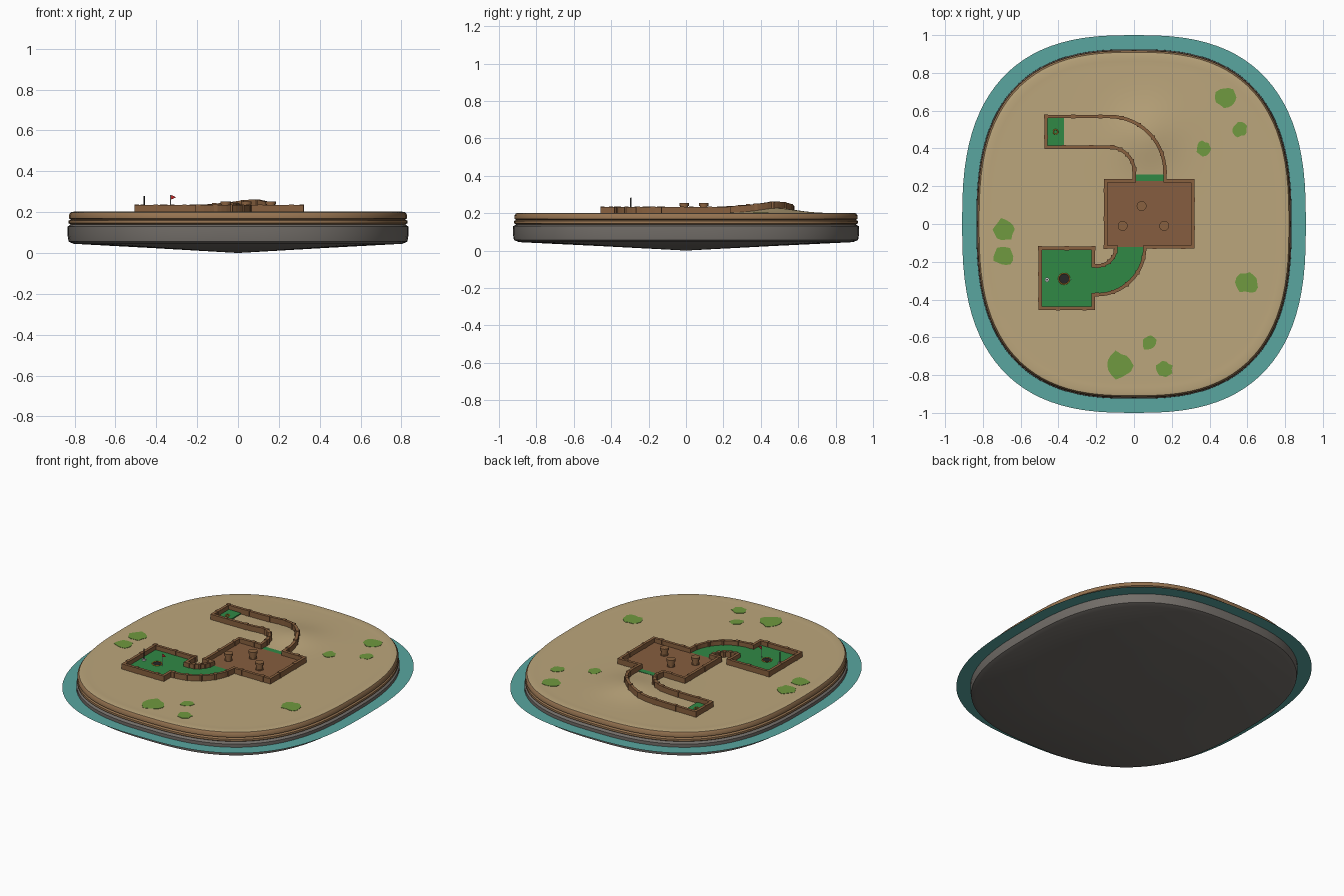
import bpy, bmesh, math, random
from mathutils import Vector

if "Cube" in bpy.data.objects:
    bpy.data.objects.remove(bpy.data.objects["Cube"])
random.seed(4)
A, B, N, SEG = 0.83, 0.92, 2.65, 96
FLOOR = 0.207


def material(name, rgb):
    m = bpy.data.materials.new(name)
    m.diffuse_color = (*rgb, 1)
    m.use_nodes = True
    m.node_tree.nodes["Principled BSDF"].inputs["Base Color"].default_value = m.diffuse_color
    return m


SAND = material("sand", (0.50, 0.38, 0.20))
EARTH = material("earth", (0.30, 0.17, 0.08))
ROCK = material("rock", (0.17, 0.155, 0.14))
WATER = material("water", (0.10, 0.38, 0.35))
WOOD = material("wood", (0.25, 0.12, 0.05))
DECK = material("deck", (0.24, 0.11, 0.05))
GREEN = material("green", (0.03, 0.25, 0.06))
GRASS = material("grass", (0.16, 0.32, 0.05))
DARK = material("dark", (0.02, 0.02, 0.02))
ORANGE = material("orange", (0.6, 0.25, 0.03))
RED = material("red", (0.5, 0.02, 0.02))
WHITE = material("white", (0.7, 0.7, 0.7))


def finish(name, bm, mat, smooth=False, recalc=True):
    if recalc:
        bmesh.ops.recalc_face_normals(bm, faces=bm.faces)
    me = bpy.data.meshes.new(name)
    bm.to_mesh(me)
    bm.free()
    me.materials.append(mat)
    ob = bpy.data.objects.new(name, me)
    bpy.context.collection.objects.link(ob)
    if smooth:
        bpy.ops.object.select_all(action='DESELECT')
        ob.select_set(True)
        bpy.context.view_layer.objects.active = ob
        bpy.ops.object.shade_smooth_by_angle(angle=math.radians(50))
    return ob


def height(x, y):
    """Sand level with the mound under the curved lane."""
    return 0.2 + 0.028 * math.exp(-((x - 0.06)**2 + (y - 0.47)**2) / 0.026)


def outline(a, b, i):
    t = 2 * math.pi * i / SEG
    c, s = math.cos(t), math.sin(t)
    return (a * math.copysign(abs(c)**(2 / N), c), b * math.copysign(abs(s)**(2 / N), s))


def rings(name, prof, mat, a=A, b=B, smooth=True):
    """Loft of outline rings; z None follows the terrain, scale 0 is a pole."""
    bm = bmesh.new()
    rows = []
    for sc, z in prof:
        pts = [outline(a * sc, b * sc, i) for i in range(SEG)] if sc else [(0, 0)]
        rows.append([bm.verts.new((x, y, height(x, y) if z is None else z)) for x, y in pts])
    for r, q in zip(rows, rows[1:]):
        for i in range(SEG):
            j = (i + 1) % SEG
            if len(r) == 1:
                bm.faces.new((r[0], q[j], q[i]))
            elif len(q) == 1:
                bm.faces.new((r[i], r[j], q[0]))
            else:
                bm.faces.new((r[i], r[j], q[j], q[i]))
    return finish(name, bm, mat, smooth, recalc=False)


# island: rock underside, earth band, sand top, water ring
rings("rock_base", [(0, 0), (0.5, 0.024), (0.97, 0.045), (1.0, 0.056), (1.006, 0.09),
                    (1.005, 0.13), (0.985, 0.14)], ROCK)
rings("earth_band", [(0.985, 0.138), (1.0, 0.146), (0.999, 0.158), (0.985, 0.164),
                     (0.998, 0.17), (0.998, 0.187), (0.988, 0.199)], EARTH)
rings("sand_top", [(0.988, 0.199), (0.97, 0.202)] + [(k / 32, None) for k in range(30, -1, -1)], SAND)
rings("water_ring", [(1.0, 0.11), (0.9, 0.11)], WATER, a=0.91, b=1.0, smooth=False)


def arc(cx, cy, r, a0, a1, n=14):
    return [(cx + r * math.cos(math.radians(a0 + (a1 - a0) * k / n)),
             cy + r * math.sin(math.radians(a0 + (a1 - a0) * k / n))) for k in range(n + 1)]


# single closed kerb around the whole course
corners = [(-0.466, 0.569)] + arc(-0.13, 0.275, 0.294, 90, 0) + \
    [(0.164, 0.228), (0.312, 0.228), (0.312, -0.122)] + arc(-0.195, -0.122, 0.252, 0, -90) + \
    [(-0.215, -0.374), (-0.215, -0.447), (-0.497, -0.447), (-0.497, -0.128), (-0.215, -0.128),
     (-0.215, -0.222)] + arc(-0.195, -0.122, 0.1, -90, 0) + \
    [(-0.15, -0.122), (-0.15, 0.228), (0.002, 0.228)] + arc(-0.13, 0.275, 0.132, 0, 90) + [(-0.466, 0.407)]
path = []
for p, q in zip(corners, corners[1:] + corners[:1]):
    p, q = Vector(p), Vector(q)
    n = max(1, int((q - p).length / 0.045))
    path += [p.lerp(q, k / n) for k in range(n)]

bm = bmesh.new()
secs = []
W = 0.009
for i, p in enumerate(path):
    d0 = (p - path[i - 1]).normalized()
    d1 = (path[(i + 1) % len(path)] - p).normalized()
    n0, n1 = Vector((-d0.y, d0.x)), Vector((-d1.y, d1.x))
    m = (n0 + n1) / (1 + n0.dot(n1))
    h = height(*p)
    l, r = p + m * W, p - m * W
    secs.append([bm.verts.new((*v, z)) for v, z in
                 ((l, h - 0.012), (l, h + 0.034), (r, h + 0.034), (r, h - 0.012))])
for i, s in enumerate(secs):
    t = secs[(i + 1) % len(secs)]
    for k in range(4):
        bm.faces.new((s[k], s[(k + 1) % 4], t[(k + 1) % 4], t[k]))
finish("course_kerb", bm, WOOD)

# small posts where kerb boards meet
bm = bmesh.new()
for p in path[::3]:
    v = bmesh.ops.create_cube(bm, size=1)['verts']
    bmesh.ops.scale(bm, verts=v, vec=(0.022, 0.022, 0.042))
    bmesh.ops.translate(bm, verts=v, vec=(p.x, p.y, height(*p) + 0.0155))
finish("kerb_posts", bm, WOOD)


def plate(name, pts, mat, top=FLOOR, thick=0.012):
    bm = bmesh.new()
    f = bm.faces.new([bm.verts.new((x, y, top - thick)) for x, y in pts])
    up = bmesh.ops.extrude_face_region(bm, geom=[f])['geom']
    bmesh.ops.translate(bm, verts=[g for g in up if isinstance(g, bmesh.types.BMVert)], vec=(0, 0, thick))
    return finish(name, bm, mat)


def rect(x0, x1, y0, y1):
    return [(x0, y0), (x1, y0), (x1, y1), (x0, y1)]


# playing floors
plate("tee_floor", rect(-0.466, -0.37, 0.407, 0.569), GREEN)
plate("lane_end_floor", rect(0.002, 0.164, 0.228, 0.262), GREEN)
plate("deck_floor", rect(-0.15, 0.312, -0.122, 0.228), DECK)
plate("bend_floor", arc(-0.195, -0.122, 0.252, 0, -90) + [(-0.215, -0.374), (-0.215, -0.222)] +
      arc(-0.195, -0.122, 0.1, -90, 0), GREEN)
plate("hole_floor", rect(-0.497, -0.215, -0.447, -0.128), GREEN)


def cyl(name, x, y, z0, z1, r, mat, seg=20):
    bm = bmesh.new()
    bmesh.ops.create_cone(bm, cap_ends=True, segments=seg, radius1=r, radius2=r, depth=z1 - z0)
    bmesh.ops.translate(bm, verts=bm.verts, vec=(x, y, (z0 + z1) / 2))
    return finish(name, bm, mat, True)


def ring(name, x, y, r):
    bpy.ops.mesh.primitive_torus_add(location=(x, y, FLOOR + 0.001), major_radius=r, minor_radius=0.003,
                                     major_segments=24, minor_segments=6)
    ob = bpy.context.object
    ob.name = name
    ob.data.materials.append(ORANGE)


# barrel bumpers: body, hoop and lid
for i, (x, y) in enumerate([(0.04, 0.095), (-0.06, -0.01), (0.16, -0.01)]):
    cyl(f"bumper_body_{i}", x, y, 0.2, 0.25, 0.021, WOOD)
    cyl(f"bumper_foot_{i}", x, y, 0.2, 0.213, 0.024, WOOD)
    cyl(f"bumper_lid_{i}", x, y, 0.238, 0.253, 0.026, WOOD)

# cup, tee mark and flag poles
cyl("cup", -0.37, -0.29, 0.2, FLOOR + 0.001, 0.028, DARK)
ring("cup_ring", -0.37, -0.29, 0.029)
ring("tee_ring", -0.415, 0.488, 0.012)
cyl("marker_pole", -0.46, -0.295, 0.2, 0.28, 0.004, DARK, 8)
cyl("marker_base", -0.46, -0.295, 0.2, 0.216, 0.012, WHITE, 12)
cyl("flag_pole", -0.33, -0.295, 0.2, 0.285, 0.0025, WHITE, 8)
bm = bmesh.new()
bm.faces.new([bm.verts.new((x, -0.295, z)) for x, z in ((-0.33, 0.285), (-0.33, 0.261), (-0.303, 0.273))])
finish("flag", bm, RED)

# grass patches lying on the sand
spots = [(0.49, 0.67, 0.06), (0.56, 0.5, 0.04), (0.37, 0.4, 0.04), (-0.69, -0.03, 0.06), (-0.69, -0.17, 0.055),
         (0.6, -0.31, 0.06), (0.08, -0.63, 0.04), (-0.08, -0.75, 0.075), (0.16, -0.77, 0.045)]
for i, (x, y, r) in enumerate(spots):
    pts = []
    for k in range(14):
        q = r * random.uniform(0.8, 1.1)
        pts.append((x + q * math.cos(k * math.tau / 14), y + q * math.sin(k * math.tau / 14)))
    plate(f"grass_patch_{i}", pts, GRASS, height(x, y) + 0.002, 0.004)
